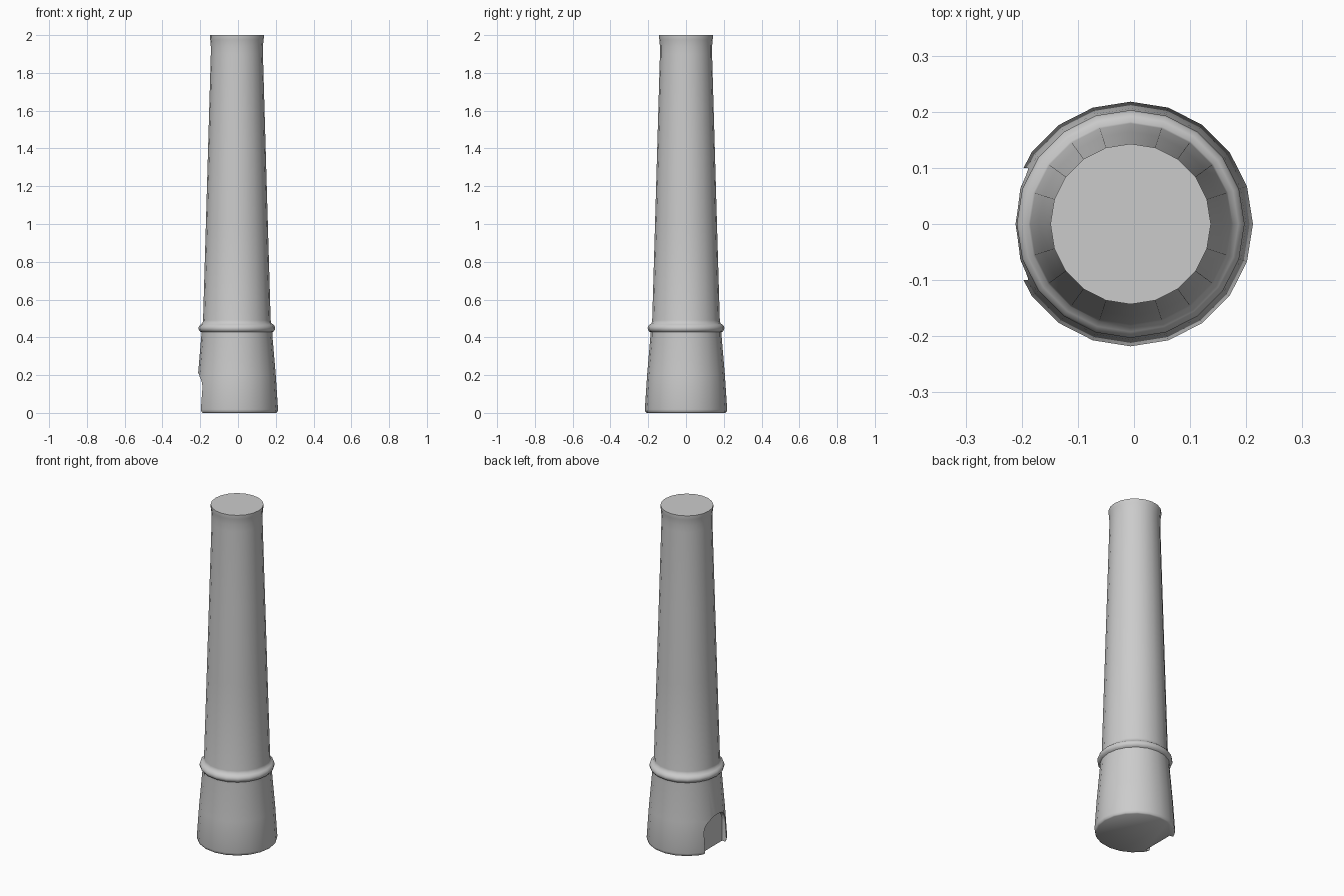
import bpy, bmesh
from math import cos, sin, pi

if "Cube" in bpy.data.objects:
    bpy.data.objects.remove(bpy.data.objects["Cube"])

SIDES = 20
CX = -0.006


def make_object(name, bm):
    bmesh.ops.recalc_face_normals(bm, faces=bm.faces)
    mesh = bpy.data.meshes.new(name)
    bm.to_mesh(mesh)
    bm.free()
    ob = bpy.data.objects.new(name, mesh)
    bpy.context.collection.objects.link(ob)
    return ob


def lathe(name, profile):
    bm = bmesh.new()
    rings = [[bm.verts.new((CX + r * cos(2 * pi * i / SIDES), r * sin(2 * pi * i / SIDES), z))
              for i in range(SIDES)] for r, z in profile]
    for a, b in zip(rings, rings[1:]):
        for i in range(SIDES):
            j = (i + 1) % SIDES
            bm.faces.new((a[i], a[j], b[j], b[i]))
    bm.faces.new(rings[0])
    bm.faces.new(rings[-1])
    return make_object(name, bm)


# Tapered chimney: rounded foot, flared base, bead moulding, shaft, lip
chimney = lathe("chimney_stack", [
    (0.209, 0.0), (0.215, 0.005), (0.218, 0.018), (0.206, 0.20), (0.188, 0.41),
    (0.188, 0.427), (0.196, 0.432), (0.202, 0.441), (0.203, 0.450),
    (0.200, 0.460), (0.192, 0.468), (0.182, 0.475), (0.179, 0.49),
    (0.164, 1.0), (0.151, 1.45), (0.138, 1.90), (0.138, 1.94),
    (0.141, 1.975), (0.143, 1.985), (0.143, 2.0)])

# Arched doorway cutter on the -x side
outline = [(0.1, -0.05)] + [(0.1 * cos(pi * k / 12), 0.125 + 0.085 * sin(pi * k / 12))
                            for k in range(13)] + [(-0.1, -0.05)]
bm = bmesh.new()
back = bm.faces.new([bm.verts.new((-0.168, y, z)) for y, z in outline])
res = bmesh.ops.extrude_face_region(bm, geom=[back], use_keep_orig=True)
for v in res["geom"]:
    if isinstance(v, bmesh.types.BMVert):
        v.co.x = -0.3
cutter = make_object("doorway_cutter", bm)
cutter.hide_render = True

# Cut the recess, then shade
mod = chimney.modifiers.new("doorway", 'BOOLEAN')
mod.operation = 'DIFFERENCE'
mod.solver = 'EXACT'
mod.object = cutter
bpy.ops.object.select_all(action='DESELECT')
bpy.context.view_layer.objects.active = chimney
chimney.select_set(True)
bpy.ops.object.modifier_apply(modifier=mod.name)
bpy.data.objects.remove(cutter)
bpy.ops.object.shade_smooth_by_angle(angle=0.8)
